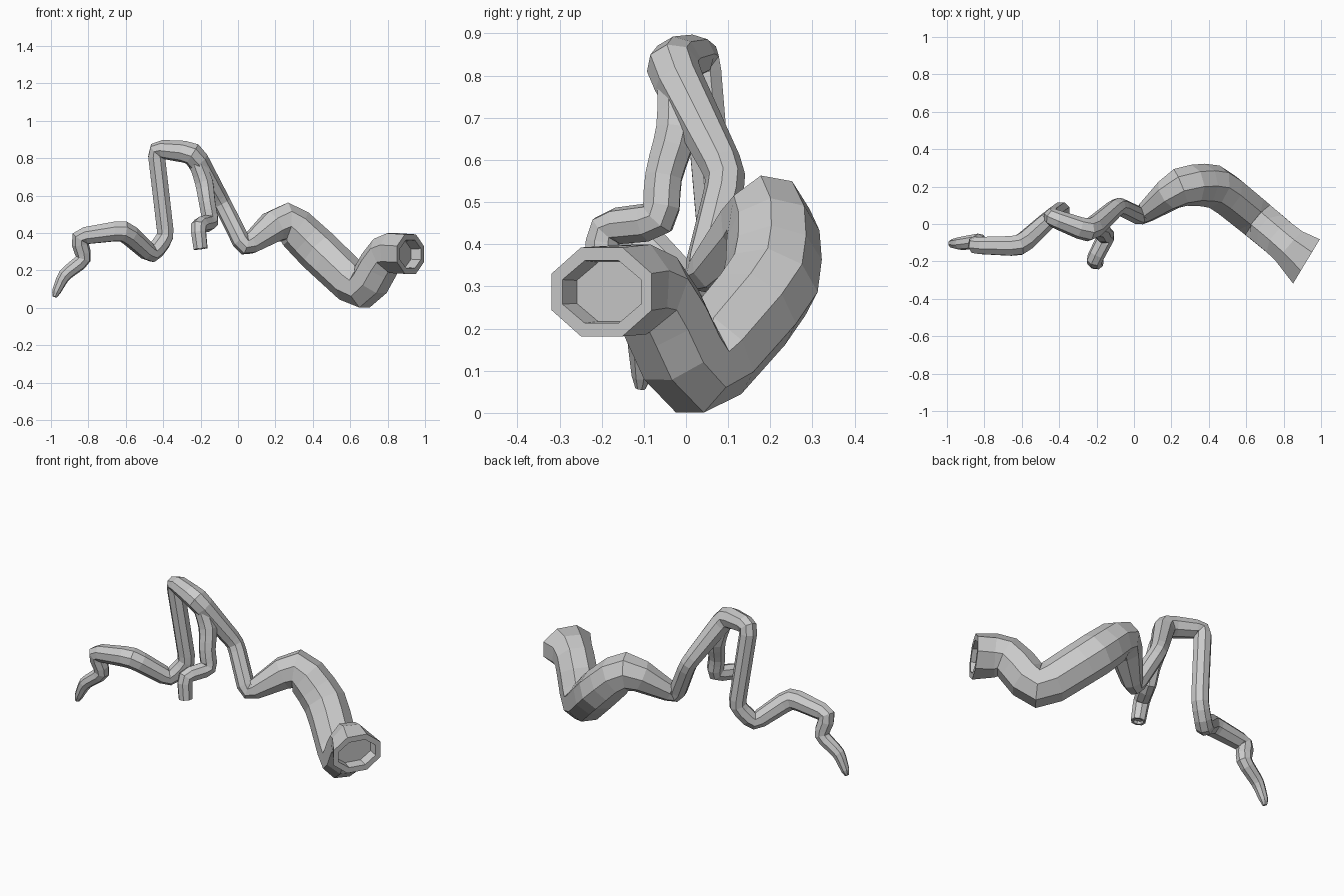
import bpy, bmesh, math
from mathutils import Vector, Quaternion

if "Cube" in bpy.data.objects:
    bpy.data.objects.remove(bpy.data.objects["Cube"])

SIDES = 8

def rounded(points, cut=0.9):
    """Replace each corner of the path by three stations."""
    pts = [(Vector(p[:3]), p[3]) for p in points]
    out = [pts[0]]
    for (a, ra), (p, r), (b, rb) in zip(pts, pts[1:], pts[2:]):
        fa = min(0.33, cut * r / (a - p).length)
        fb = min(0.33, cut * r / (b - p).length)
        pa, pb = p.lerp(a, fa), p.lerp(b, fb)
        out += [(pa, r + (ra - r) * fa), (p * 0.6 + (pa + pb) * 0.2, r),
                (pb, r + (rb - r) * fb)]
    return out + [pts[-1]]

def tube(name, points, first_dir=None, first_scale=(1, 1),
         hollow_first=None, hollow_last=None):
    """Sweep an eight-sided section of changing radius along a path."""
    st = rounded(points)
    n = len(st)
    bm = bmesh.new()
    rings, up, prev = [], None, None
    for i, (p, r) in enumerate(st):
        d0 = (p - st[i - 1][0]).normalized() if i else None
        d1 = (st[i + 1][0] - p).normalized() if i < n - 1 else None
        t = ((d0 or d1) + (d1 or d0)).normalized()
        if i == 0 and first_dir:
            t = Vector(first_dir).normalized()
        if up is None:
            up = Vector((0, 0, 1))
            if abs(t.z) > 0.9:
                up = Vector((0, 1, 0))
        else:
            up = prev.rotation_difference(t) @ up
        up = (up - t * up.dot(t)).normalized()
        prev = t
        side = t.cross(up)
        sx, sz = first_scale if i == 0 else (1, 1)
        ring = []
        for k in range(SIDES):
            a = 2 * math.pi * (k + 0.5) / SIDES
            off = up * math.cos(a) * sz + side * math.sin(a) * sx
            ring.append(bm.verts.new(p + off * r * 1.04))
        rings.append(ring)
    for a, b in zip(rings, rings[1:]):
        for k in range(SIDES):
            m = (k + 1) % SIDES
            bm.faces.new((a[k], a[m], b[m], b[k]))
    caps = [bm.faces.new(rings[0][::-1]), bm.faces.new(rings[-1])]
    bmesh.ops.recalc_face_normals(bm, faces=bm.faces)
    # recessed ends: rim, then a sunken floor
    for cap, hollow in zip(caps, (hollow_first, hollow_last)):
        if hollow:
            rim, depth = hollow
            bmesh.ops.inset_region(bm, faces=[cap], thickness=rim)
            bmesh.ops.inset_region(bm, faces=[cap], thickness=0.004, depth=-depth)
    me = bpy.data.meshes.new(name)
    bm.to_mesh(me)
    bm.free()
    ob = bpy.data.objects.new(name, me)
    bpy.context.collection.objects.link(ob)
    return ob

# main root, from the thick cut end to the thin tip (x, y, z, radius)
tube("main_root", [
    (0.922, -0.20, 0.287, 0.122),
    (0.79, -0.085, 0.295, 0.106),
    (0.67, 0.015, 0.078, 0.108),
    (0.43, 0.21, 0.305, 0.113),
    (0.25, 0.205, 0.48, 0.103),
    (0.035, 0.04, 0.32, 0.048),
    (-0.085, 0.098, 0.56, 0.046),
    (-0.24, -0.04, 0.83, 0.060),
    (-0.44, 0.035, 0.85, 0.047),
    (-0.385, 0.075, 0.38, 0.046),
    (-0.46, 0.02, 0.28, 0.047),
    (-0.61, -0.118, 0.415, 0.056),
    (-0.855, -0.115, 0.38, 0.046),
    (-0.82, -0.09, 0.26, 0.040),
    (-0.93, -0.105, 0.175, 0.034),
    (-0.972, -0.105, 0.085, 0.023),
    (-0.98, -0.108, 0.058, 0.012),
], first_dir=(-0.857, 0.517, 0.0), first_scale=(1.18, 0.9), hollow_first=(0.033, 0.06))

# hanging side branch with a cut end
tube("side_branch", [
    (-0.225, -0.025, 0.79, 0.045),
    (-0.18, -0.02, 0.67, 0.050),
    (-0.165, -0.055, 0.56, 0.045),
    (-0.145, -0.06, 0.455, 0.045),
    (-0.215, -0.195, 0.44, 0.042),
    (-0.20, -0.205, 0.315, 0.038),
], hollow_last=(0.012, 0.015))
